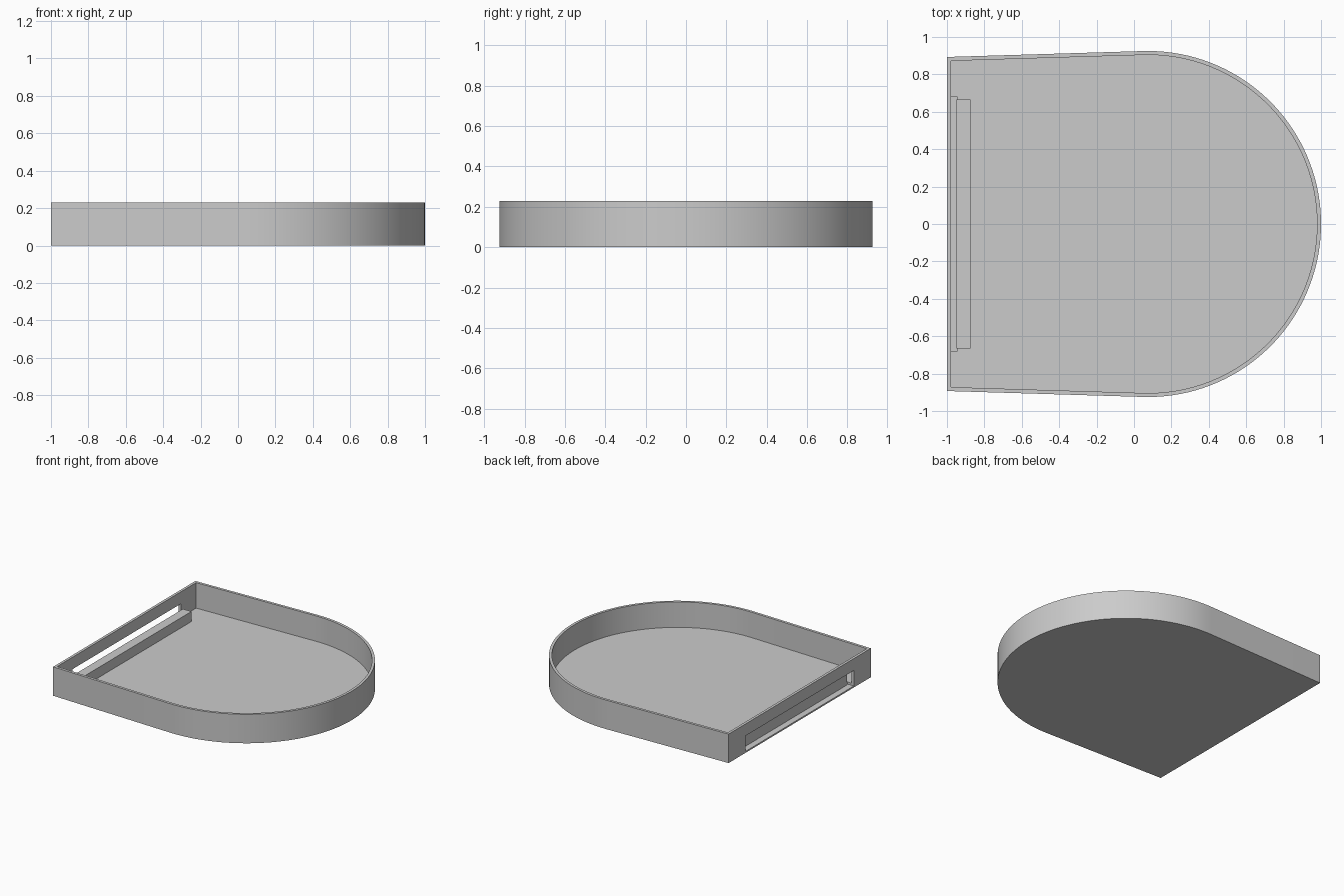
import bpy, bmesh, math

cube = bpy.data.objects.get("Cube")
if cube:
    bpy.data.objects.remove(cube, do_unlink=True)

HEIGHT, WALL, FLOOR = 0.23, 0.021, 0.028
RADIUS, CENTRE_X = 0.925, 0.075
BACK_X, BACK_Y = -1.0, 0.893
TANGENT = math.radians(91.6)
SEGMENTS = 72

grey = bpy.data.materials.new("plain grey")
grey.use_nodes = True
colour = (0.6, 0.6, 0.6, 1)
grey.diffuse_color = colour
grey.node_tree.nodes["Principled BSDF"].inputs["Base Color"].default_value = colour


def outline(inset):
    """Rounded nose with two nearly straight sides and a flat end."""
    r = RADIUS - inset
    pts = [(BACK_X + inset, -BACK_Y + inset)]
    for i in range(SEGMENTS + 1):
        a = TANGENT * (2 * i / SEGMENTS - 1)
        pts.append((CENTRE_X + r * math.cos(a), r * math.sin(a)))
    pts.append((BACK_X + inset, BACK_Y - inset))
    return pts


def prism(name, pts, z0, z1):
    bm = bmesh.new()
    base = bm.faces.new([bm.verts.new((x, y, z0)) for x, y in pts])
    side = bmesh.ops.extrude_face_region(bm, geom=[base])
    verts = [g for g in side["geom"] if isinstance(g, bmesh.types.BMVert)]
    bmesh.ops.translate(bm, verts=verts, vec=(0, 0, z1 - z0))
    bmesh.ops.recalc_face_normals(bm, faces=bm.faces)
    mesh = bpy.data.meshes.new(name)
    bm.to_mesh(mesh)
    bm.free()
    mesh.materials.append(grey)
    obj = bpy.data.objects.new(name, mesh)
    bpy.context.collection.objects.link(obj)
    return obj


def box(name, x0, x1, half_y, z0, z1):
    return prism(name, [(x0, -half_y), (x1, -half_y), (x1, half_y), (x0, half_y)], z0, z1)


def select_only(obj):
    bpy.ops.object.select_all(action="DESELECT")
    obj.select_set(True)
    bpy.context.view_layer.objects.active = obj


def cut(target, cutter):
    cutter.hide_render = True
    mod = target.modifiers.new("cut", "BOOLEAN")
    mod.operation = "DIFFERENCE"
    mod.solver = "EXACT"
    mod.object = cutter
    select_only(target)
    bpy.ops.object.modifier_apply(modifier=mod.name)
    bpy.data.objects.remove(cutter, do_unlink=True)


# Hollow tray with a thin wall
tray = prism("tray", outline(0), 0, HEIGHT)
cut(tray, prism("hollow_cutter", outline(WALL), FLOOR, HEIGHT + 0.1))

# Long slot through the flat end, sunk slightly into the floor
cut(tray, box("slot_cutter", BACK_X - 0.1, -0.945, 0.68, 0.012, 0.135))
select_only(tray)
bpy.ops.object.shade_smooth_by_angle(angle=math.radians(30))

# Raised bar just inside the slot
box("slot_bar", -0.95, -0.875, 0.665, 0.01, 0.108)
